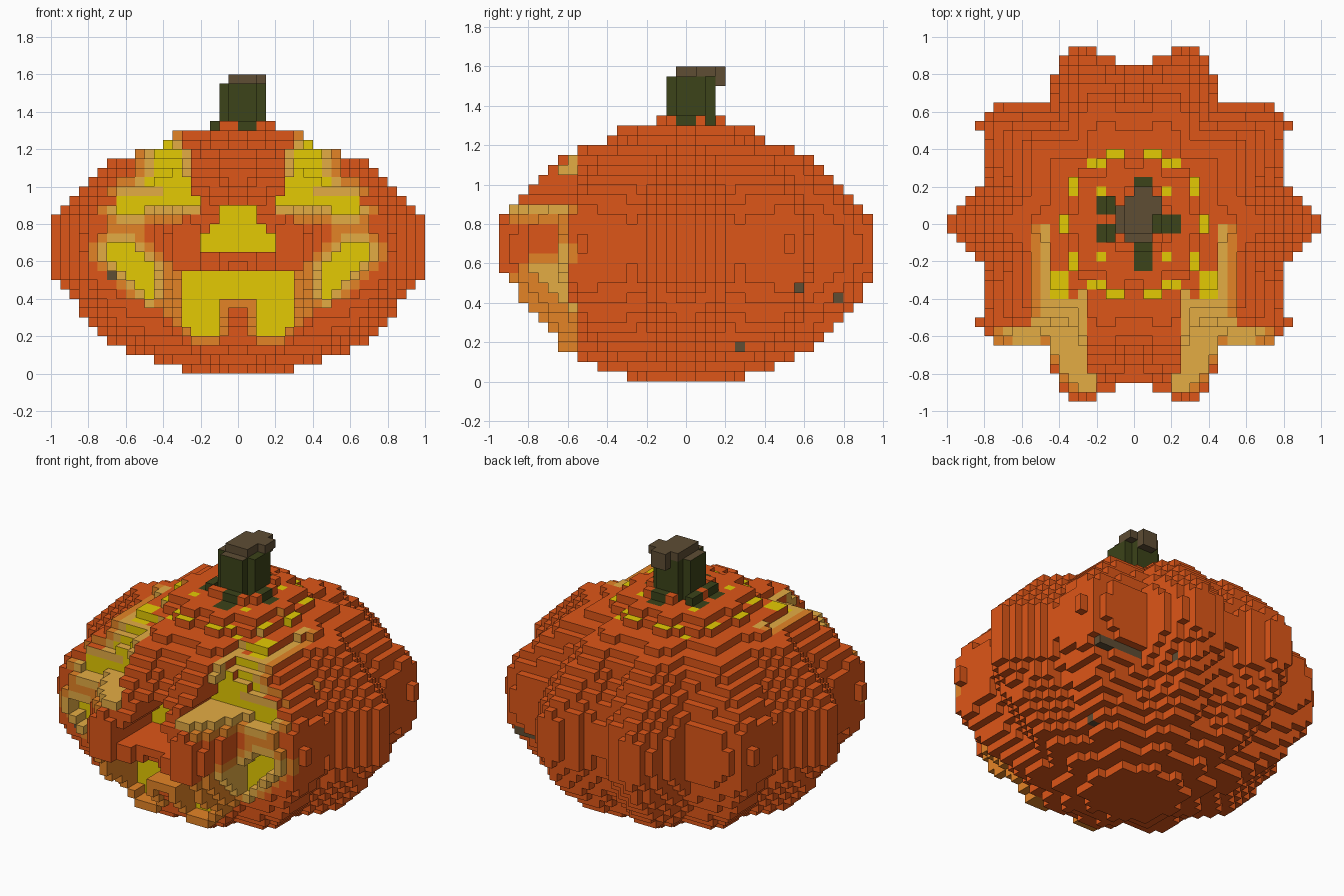
import bpy
import math

if "Cube" in bpy.data.objects:
    bpy.data.objects.remove(bpy.data.objects["Cube"])

S = 0.05  # block size


def material(name, rgb):
    m = bpy.data.materials.new(name)
    lin = [(c / 255 / 12.92) if c < 11 else ((c / 255 + 0.055) / 1.055) ** 2.4 for c in rgb]
    m.diffuse_color = (*lin, 1)
    m.use_nodes = True
    m.node_tree.nodes["Principled BSDF"].inputs["Base Color"].default_value = m.diffuse_color
    return m


MATS = [material("orange skin", (222, 86, 24)), material("glow yellow", (228, 202, 3)),
        material("tan flesh", (228, 172, 68)), material("ochre rim", (228, 132, 38)),
        material("stem green", (60, 67, 25)), material("stem brown", (94, 77, 52))]
ORANGE, YELLOW, TAN, OCHRE, GREEN, BROWN = range(6)


def centre(c):
    return [(v + 0.5) * S for v in c]


def build_blocks(name, cells, colour):
    """Mesh of the outer block faces; colour(cell, normal) gives the material."""
    verts, faces, mats = {}, [], []
    for c in cells:
        for axis in range(3):
            for side in (0, 1):
                n = [0, 0, 0]
                n[axis] = 2 * side - 1
                if tuple(a + b for a, b in zip(c, n)) in cells:
                    continue
                u, v = (axis + 1) % 3, (axis + 2) % 3
                loop = []
                for du, dv in ((0, 0), (1, 0), (1, 1), (0, 1)):
                    p = list(c)
                    p[axis] += side
                    p[u] += du
                    p[v] += dv
                    loop.append(verts.setdefault(tuple(p), len(verts)))
                faces.append(loop if side else loop[::-1])
                mats.append(colour(c, n))
    me = bpy.data.meshes.new(name)
    me.from_pydata([[k * S for k in p] for p in verts], [], faces)
    for m in MATS:
        me.materials.append(m)
    me.polygons.foreach_set("material_index", mats)
    me.update()
    ob = bpy.data.objects.new(name, me)
    bpy.context.collection.objects.link(ob)
    return ob


def inside(poly, x, z):
    hit = False
    for (x1, z1), (x2, z2) in zip(poly, poly[1:] + poly[:1]):
        if (z1 > z) != (z2 > z) and x < x1 + (z - z1) * (x2 - x1) / (z2 - z1):
            hit = not hit
    return hit


# carved face outlines, for the right half (mirrored)
EYE = [(.19, .89), (.5, .89), (.5, .85), (.66, .85), (.65, .91), (.48, 1.05), (.40, 1.25), (.34, 1.25), (.25, 1.0)]
NOSE = [(0, .65), (.2, .65), (.2, .7), (.06, .91), (0, .91)]
MOUTH = [(0, .4), (0, .55), (.3, .55), (.3, .24), (.2, .2), (.1, .2), (.1, .4)]
CHEEK = [(.44, .4), (.5, .4), (.56, .5), (.66, .61), (.7, .64), (.71, .71), (.55, .71), (.49, .62), (.44, .5)]


def mask(poly):
    return {(i, k) for i in range(-20, 20) for k in range(28)
            if inside(poly, abs(i + .5) * S, (k + .5) * S)}


def grow(cells):
    return {(i + a, k + b) for i, k in cells for a, b in ((0, 0), (1, 0), (-1, 0), (0, 1), (0, -1))}


eye, nose, mouth, cheek = map(mask, (EYE, NOSE, MOUTH, CHEEK))
eye -= {(i, 19) for i in range(-20, 20) if abs(i + .5) > 8}  # flesh bar across the eye
cut = eye | nose | mouth | cheek
tan = grow(eye | cheek) - cut
tan -= {c for c in tan if abs(c[0] + .5) < 5 and c[1] > 17}
side_rim = {c for c in grow(grow(eye | cheek)) if abs(c[0] + .5) > 6}
mouth_rim = {c for c in grow(grow(mouth)) if c[1] < 8 and abs(c[0] + .5) > 5} | grow(mouth)
ochre = ({c for c in mouth_rim if c[1] < 11} | side_rim) - cut - tan

# ribbed body: half width of every block layer, ten pointed ribs
WIDTH = [.3, .45, .6, .69, .75, .8, .842, .885, .92, .953, .988, .998, 1.006, 1.013, 1.013, 1.003, .99,
         .952, .91, .86, .805, .755, .695, .57, .43, .365]
body = set()
for k, w in enumerate(WIDTH):
    for i in range(-20, 20):
        for j in range(-19, 19):
            x, y, z = centre((i, j, k))
            rib = math.degrees(math.atan2(y, x)) % 36
            t = min(rib, 36 - rib) / 18
            if math.hypot(x, y) > w * (1 - 0.2 * t) + .005:
                continue
            if (i, k) in cut and y < -0.55:
                continue
            body.add((i, j, k))

# lid slit marks (quarter, mirrored) and a few stray blemishes
SLIT = {(1, 7), (2, 7), (3, 6), (4, 6), (6, 3), (6, 4), (3, 3), (7, 0)}
SPOTS = {(11, 9), (15, 8), (5, 3)}


def root(i, j):
    """Star-shaped foot of the stem seen from above."""
    return ((0 <= i < 2 and -5 <= j < 5) or (-4 <= i < -2 and (1 <= j < 3 or -2 <= j < 0))
            or (-1 <= j < 1 and 0 <= i < 5))


def body_colour(c, n):
    i, j, k = c
    if n[2] > 0 and k >= 23:
        if root(i, j):
            return GREEN
        if (int(abs(i + .5)), int(abs(j + .5))) in SLIT:
            return YELLOW
    if (i > 3 and (j, k) in SPOTS) or ((i, k) == (-14, 10) and j < 0):
        return BROWN
    front, up, far = n[1] < 0, n[2] > 0, abs(i + .5)
    if (i, k) in cut and j < 0:
        # glow shows from the front; the tops of the upper steps are flesh
        if front:
            return YELLOW if j < -10 or k > 19 else ORANGE
        if up and k > 19:
            return YELLOW if -9 < j < -5 and far > 7 else TAN if j < -8 else ORANGE
    # flesh rim: all round the carving low down, only a trace on the upper steps
    if j < -11 or (k > 18 and j < 0 and (front or (up and (j < -7 or far > 8) and far < 11))):
        if (i, k) in tan:
            return TAN
        if (i, k) in ochre:
            return OCHRE
    return ORANGE


build_blocks("pumpkin_body", body, body_colour)

# stem: flared foot, column with clipped corners, shifted cap
stem = {(i, j, 26) for i in range(-3, 4) for j in range(-3, 4) if root(i, j)}
stem |= {(i, j, k) for i in range(-2, 3) for j in range(-2, 3) for k in range(26, 31)
         if not (abs(i) == 2 and abs(j) == 2)}
stem |= {(i, j, 31) for i in range(-1, 3) for j in range(-1, 4)
         if (i, j) not in ((2, 3), (-1, 3), (2, -1), (2, 0))}
stem |= {(0, 3, 30), (1, 3, 30)}
build_blocks("stem", stem, lambda c, n: BROWN if c[2] == 31 or c[1] == 3 and c[2] == 30
             or (c[2] == 30 and n[2] > 0 and c[0] < 2) else GREEN)
# small skin bumps against the stem foot
bumps = {(i, j, 26) for i, j in ((-2, -3), (-1, -3), (2, -3), (3, 1), (3, -2), (-3, 0), (2, 3), (-1, 3))}
build_blocks("stem_collar", bumps - stem, lambda c, n: ORANGE)
